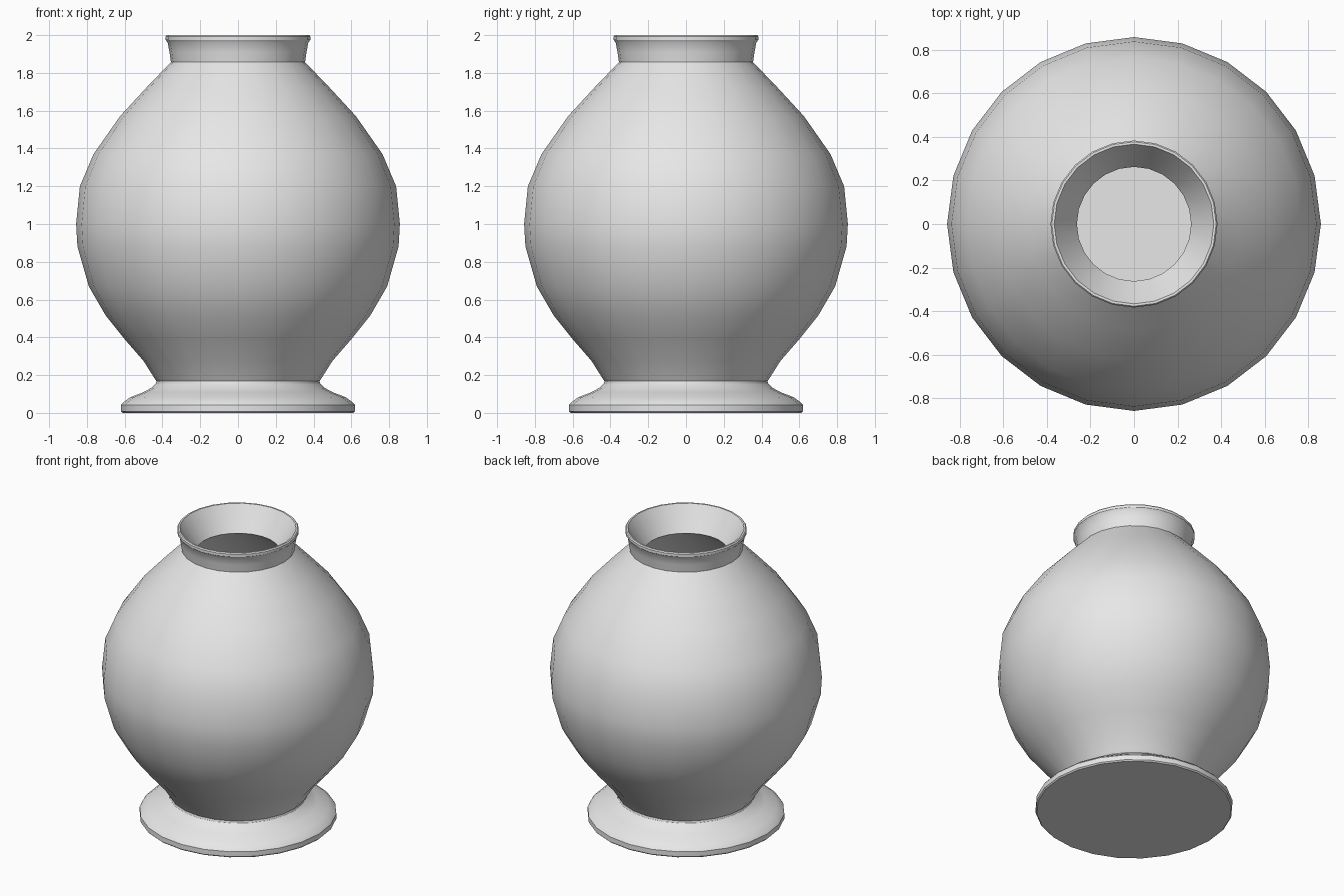
import bpy, bmesh, math

if "Cube" in bpy.data.objects:
    bpy.data.objects.remove(bpy.data.objects["Cube"])

SIDES = 24

clay = bpy.data.materials.new("grey clay")
clay.diffuse_color = (0.8, 0.8, 0.8, 1)
clay.use_nodes = True
clay.node_tree.nodes["Principled BSDF"].inputs["Base Color"].default_value = clay.diffuse_color


def lathe(name, profile, cap_first=False, cap_last=False):
    """Turn a (radius, height) profile round the z axis; rising profiles face outward."""
    bm = bmesh.new()
    rings = []
    for r, z in profile:
        rings.append([bm.verts.new((r * math.cos(a), r * math.sin(a), z))
                      for a in (2 * math.pi * i / SIDES for i in range(SIDES))])
    for lo, hi in zip(rings, rings[1:]):
        for i in range(SIDES):
            j = (i + 1) % SIDES
            bm.faces.new((lo[i], lo[j], hi[j], hi[i]))
    if cap_first:
        bm.faces.new(rings[0][::-1])
    if cap_last:
        bm.faces.new(rings[-1])
    mesh = bpy.data.meshes.new(name)
    bm.to_mesh(mesh)
    bm.free()
    mesh.materials.append(clay)
    obj = bpy.data.objects.new(name, mesh)
    bpy.context.collection.objects.link(obj)
    bpy.ops.object.select_all(action='DESELECT')
    obj.select_set(True)
    bpy.context.view_layer.objects.active = obj
    bpy.ops.object.shade_smooth_by_angle(angle=math.radians(30))
    return obj


# Flared foot with a thin flat edge
lathe("foot", [
    (0.612, 0.0), (0.62, 0.008), (0.62, 0.042), (0.612, 0.052),
    (0.57, 0.083), (0.50, 0.11), (0.46, 0.132), (0.435, 0.155),
    (0.432, 0.168), (0.44, 0.18)], cap_first=True)

# Round belly up to the base of the neck
belly = [
    (0.44, 0.18), (0.50, 0.275), (0.60, 0.39), (0.70, 0.515),
    (0.79, 0.67), (0.85, 0.88), (0.857, 1.0), (0.837, 1.2),
    (0.765, 1.37), (0.625, 1.57), (0.487, 1.72), (0.355, 1.857)]
lathe("belly", belly)

# Neck with a thin rolled rim and a funnel-shaped mouth
lathe("neck", [
    (0.355, 1.857), (0.363, 1.91), (0.372, 1.96), (0.383, 1.975),
    (0.383, 1.993), (0.377, 2.0), (0.366, 2.0), (0.36, 1.99),
    (0.262, 1.84)])

# Hollow inside, following the belly down to a flat floor
inside = [(0.262, 1.84)] + [(r - 0.07, z) for r, z in belly[-2:1:-1]]
lathe("inner_wall", inside + [(0.43, 0.275), (0.38, 0.23)], cap_last=True)
